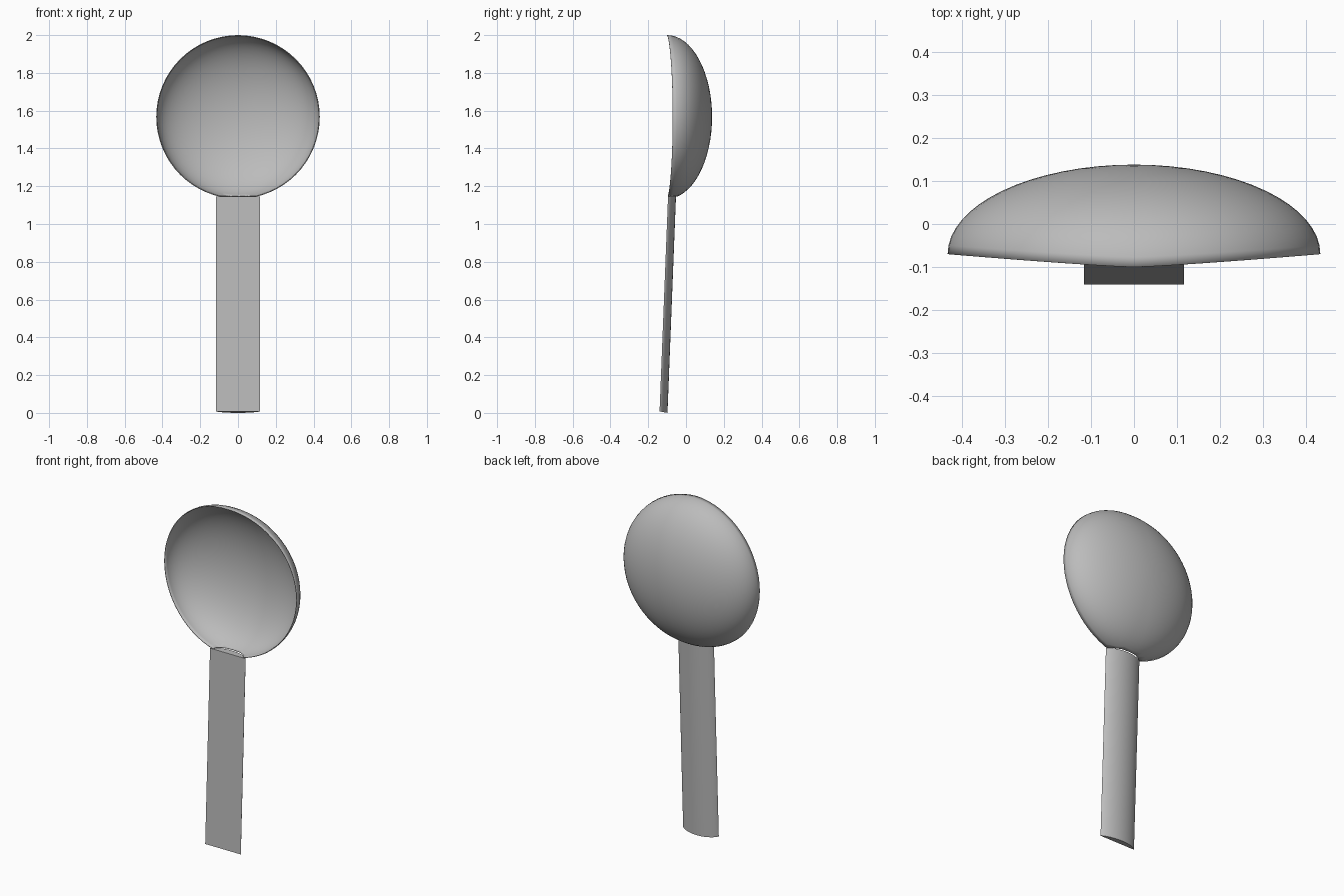
import bpy, bmesh
from math import sin, cos, pi, sqrt
from mathutils import Vector

if "Cube" in bpy.data.objects:
    bpy.data.objects.remove(bpy.data.objects["Cube"])

grey = bpy.data.materials.new("plain grey")
grey.use_nodes = True
COLOUR = (0.5, 0.5, 0.5, 1)
grey.diffuse_color = COLOUR
grey.node_tree.nodes["Principled BSDF"].inputs["Base Color"].default_value = COLOUR


def finish(bm, name, angle):
    bmesh.ops.recalc_face_normals(bm, faces=bm.faces)
    mesh = bpy.data.meshes.new(name)
    bm.to_mesh(mesh)
    bm.free()
    mesh.materials.append(grey)
    obj = bpy.data.objects.new(name, mesh)
    bpy.context.collection.objects.link(obj)
    bpy.ops.object.select_all(action="DESELECT")
    obj.select_set(True)
    bpy.context.view_layer.objects.active = obj
    bpy.ops.object.shade_smooth_by_angle(angle=angle)
    return obj


# Bowl: half ellipsoid whose rim sweeps forward at top and bottom
RADIUS, CENTRE_Z, BACK_Y, JOINT_Z = 0.433, 1.567, 0.138, 1.146
SEGMENTS, RINGS = 64, 16
bm = bmesh.new()
pole = bm.verts.new((0, BACK_Y, CENTRE_Z))
rings = []
for i in range(1, RINGS + 1):
    t = i / RINGS * pi / 2
    ring = []
    for j in range(SEGMENTS):
        a = 2 * pi * j / SEGMENTS
        rim_y = -0.1 + 0.03 * abs(sin(a)) ** 1.2
        ring.append(bm.verts.new((RADIUS * sin(t) * sin(a),
                                  rim_y + (BACK_Y - rim_y) * cos(t),
                                  CENTRE_Z + RADIUS * sin(t) * cos(a))))
    rings.append(ring)
for j in range(SEGMENTS):
    k = (j + 1) % SEGMENTS
    bm.faces.new((pole, rings[0][j], rings[0][k]))
    for inner, outer in zip(rings, rings[1:]):
        bm.faces.new((inner[j], outer[j], outer[k], inner[k]))
# Trim the bottom flat where the handle meets it
bmesh.ops.bisect_plane(bm, geom=bm.verts[:] + bm.edges[:] + bm.faces[:],
                       plane_co=(0, 0, JOINT_Z), plane_no=(0, 0, -1),
                       clear_outer=True)
bowl = finish(bm, "bowl", pi / 4)
shell = bowl.modifiers.new("thin wall", "SOLIDIFY")
shell.thickness = 0.004
shell.offset = -1

# Handle: flat front, rounded back, leaning slightly backward
HALF_WIDTH, DEPTH, STEPS = 0.116, 0.042, 20
bm = bmesh.new()
ends = []
for z, front_y in ((0.0, -0.14), (JOINT_Z, -0.095)):
    loop = []
    for i in range(STEPS + 1):
        a = pi * i / STEPS
        bulge = DEPTH * sin(a) ** 1.4
        drop = 0.008 * (1 - bulge / DEPTH) if z == 0 else 0
        loop.append(bm.verts.new((HALF_WIDTH * cos(a), front_y + bulge, z + drop)))
    ends.append(loop)
low, high = ends
count = STEPS + 1
for i in range(count):
    k = (i + 1) % count
    bm.faces.new((low[i], low[k], high[k], high[i]))
bm.faces.new(low)
bm.faces.new(high)
finish(bm, "handle", pi / 6)
